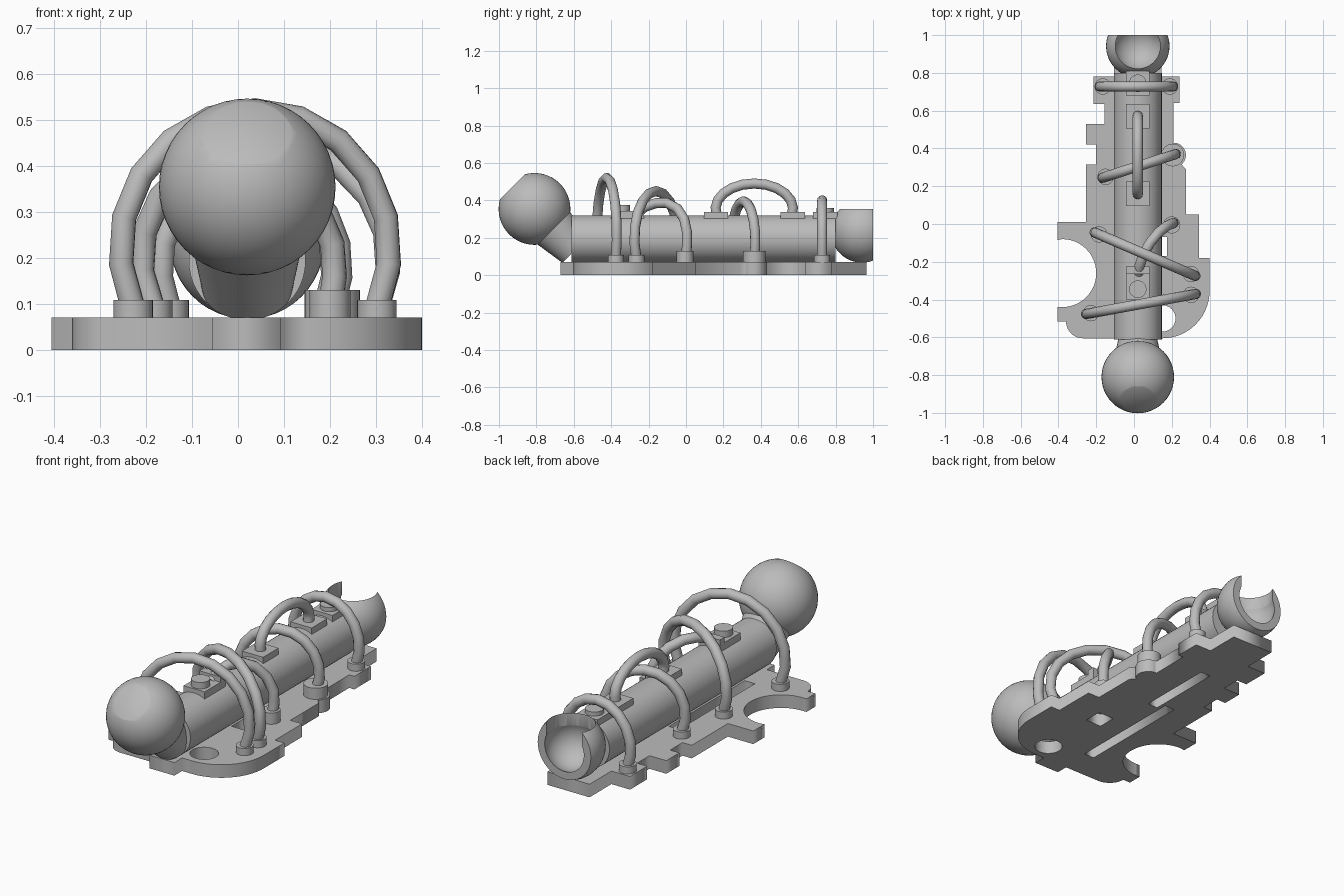
import bpy, bmesh
from math import sin, cos, radians, pi
from mathutils import Matrix, Vector

old = bpy.data.objects.get("Cube")
if old:
    bpy.data.objects.remove(old)

grey = bpy.data.materials.new("plain_grey")
grey.use_nodes = True
grey.diffuse_color = (0.5, 0.5, 0.5, 1)
grey.node_tree.nodes["Principled BSDF"].inputs["Base Color"].default_value = (0.5, 0.5, 0.5, 1)

AX = 0.02        # x of the tube axis
TOP = 0.07       # top of the base plate


def add(name, data, smooth=True):
    ob = bpy.data.objects.new(name, data)
    bpy.context.collection.objects.link(ob)
    data.materials.clear()
    data.materials.append(grey)
    if smooth and isinstance(data, bpy.types.Mesh):
        bpy.ops.object.select_all(action='DESELECT')
        ob.select_set(True)
        bpy.context.view_layer.objects.active = ob
        bpy.ops.object.shade_smooth_by_angle(angle=radians(35))
    return ob


def from_bm(name, bm, smooth=True):
    me = bpy.data.meshes.new(name)
    bm.to_mesh(me)
    bm.free()
    return add(name, me, smooth)


def baked(ob, smooth=True):
    """Replace an object by its evaluated mesh."""
    dg = bpy.context.evaluated_depsgraph_get()
    me = bpy.data.meshes.new_from_object(ob.evaluated_get(dg))
    name = ob.name
    bpy.data.objects.remove(ob)
    new = add(name, me, smooth)
    new.name = name
    return new


def rod(name, a, b, r1, r2=None, sides=48):
    a, b = Vector(a), Vector(b)
    rot = (b - a).to_track_quat('Z', 'Y').to_matrix().to_4x4()
    bm = bmesh.new()
    bmesh.ops.create_cone(bm, cap_ends=True, segments=sides, radius1=r1,
                          radius2=r1 if r2 is None else r2, depth=(b - a).length,
                          matrix=Matrix.Translation((a + b) / 2) @ rot)
    return from_bm(name, bm)


def box(name, y0, y1, z1, half=0.0625):
    bm = bmesh.new()
    z0 = 0.28
    m = Matrix.Translation((AX, (y0 + y1) / 2, (z0 + z1) / 2))
    bmesh.ops.create_cube(bm, size=1, matrix=m @ Matrix.Diagonal((2 * half, y1 - y0, z1 - z0, 1)))
    return from_bm(name, bm, False)


def ball(name, c, r, cuts=()):
    bm = bmesh.new()
    bmesh.ops.create_uvsphere(bm, u_segments=48, v_segments=24, radius=r,
                              matrix=Matrix.Translation(c))
    for co, no in cuts:
        geom = bm.verts[:] + bm.edges[:] + bm.faces[:]
        cut = bmesh.ops.bisect_plane(bm, geom=geom, plane_co=co, plane_no=no, clear_outer=True)
        edges = [e for e in cut["geom_cut"] if isinstance(e, bmesh.types.BMEdge)]
        bmesh.ops.contextual_create(bm, geom=edges)
    return from_bm(name, bm)


def arc(cx, cy, r, a0, a1, n=14):
    return [(cx + r * cos(radians(a0 + (a1 - a0) * i / n)),
             cy + r * sin(radians(a0 + (a1 - a0) * i / n))) for i in range(n + 1)]


def rect(x0, x1, y0, y1):
    return [(x0, y0), (x1, y0), (x1, y1), (x0, y1)]


def spline(cu, pts, cyclic):
    sp = cu.splines.new('POLY')
    sp.points.add(len(pts) - 1)
    for p, co in zip(sp.points, pts):
        p.co = (co[0], co[1], co[2] if len(co) > 2 else 0, 1)
    sp.use_cyclic_u = cyclic
    sp.use_smooth = True


# Base plate: stepped outline with rounded corners, a side bite and cutouts
outline = [(-.055, -.605), (-.055, -.67), (.093, -.67), (.093, -.605)]
outline += arc(.15, -.355, .25, -90, 0)
outline += [(.40, -.18), (.345, -.18), (.345, .05), (.275, .05), (.275, .29)]
outline += arc(.21, .365, .065, -50, 90)
outline += [(.21, .64), (.24, .64), (.24, .78), (.145, .78), (.145, .965), (-.105, .965),
            (-.105, .78), (-.215, .78), (-.215, .635), (-.155, .635), (-.155, .53),
            (-.255, .53), (-.255, .42), (-.20, .42), (-.20, .315), (-.255, .315),
            (-.255, .01), (-.405, .01), (-.405, -.085)]
outline += arc(-.38, -.26, .18, 90, -90, 24)
outline += [(-.405, -.44), (-.405, -.515), (-.36, -.515)]
outline += arc(-.27, -.515, .09, 180, 270)
plate = bpy.data.curves.new("base_plate", 'CURVE')
plate.dimensions = '2D'
plate.fill_mode = 'BOTH'
plate.extrude = TOP / 2
for loop in (outline, arc(.15, -.5, .07, 0, 345, 23), rect(-.1, -.04, -.44, .2),
             rect(-.02, .04, .16, .58), rect(.08, .175, -.17, -.07)):
    spline(plate, loop, True)
ob = add("base_plate", plate)
ob.location.z = TOP / 2
bpy.context.view_layer.update()
baked(ob, False).location.z = TOP / 2

# Main tube, angled neck and front ball with a flat
rod("main_tube", (AX, -.612, .193), (AX, .80, .193), .127)
C = Vector((AX, -.81, .354))
d = Vector((0, 1, -1)).normalized()
rod("neck", C + d * .1, C + d * .31, .13, .098)
flat = Vector((0, -1, 1)).normalized()
ball("front_ball", C, .192, [(C + flat * .167, flat)])

# Rear socket: hollow cup, open behind and above
S = Vector((AX, .942, .235))
socket = ball("rear_socket", S, .168, [((0, 1, 0), (0, 1, 0))])
cutters = [ball("cavity_cutter", S, .13),
           rod("top_cutter", S, S + Vector((0, 0, .3)), .119)]
for c in cutters:
    c.hide_render = True
    mod = socket.modifiers.new(c.name, 'BOOLEAN')
    mod.operation = 'DIFFERENCE'
    mod.solver = 'EXACT'
    mod.object = c
bpy.context.view_layer.update()
baked(socket)
for c in cutters:
    bpy.data.objects.remove(c)

# Mounting blocks and knobs along the top of the tube
box("front_block", -.40, -.265, .342)
box("front_outlet", -.265, -.225, .37)
box("middle_block", .095, .225, .338)
box("rear_block", .505, .635, .338)
box("end_block", .68, .81, .338)
rod("front_knob", (AX, -.345, .32), (AX, -.345, .376), .046)
rod("end_knob", (AX, .745, .32), (AX, .745, .36), .046)


def cable(name, pts):
    cu = bpy.data.curves.new(name, 'CURVE')
    cu.dimensions = '3D'
    cu.bevel_depth = .027
    cu.bevel_resolution = 4
    cu.use_fill_caps = True
    spline(cu, pts, False)
    ob = add(name, cu)
    bpy.context.view_layer.update()
    baked(ob)


def hoop(name, a, b, foot, peak, dip=25, n=12):
    """Arched cable from a to b, bulging slightly beyond its feet."""
    a, b = Vector(a), Vector(b)
    mid, half = (a + b) / 2, (b - a) / 2
    k = radians(dip)
    rz = (peak - foot) / (1 + sin(k))
    pts = []
    for i in range(n + 1):
        t = -k + (pi + 2 * k) * i / n
        p = mid - half * (cos(t) / cos(k))
        pts.append((p.x, p.y, peak - rz + rz * sin(t)))
    cable(name, pts)


def collar(name, x, y, r=.043, top=.108):
    rod(name, (x, y, TOP - .01), (x, y, top), r, sides=32)


# Cables that straddle the tube, each with a collar at both feet
straddles = [("front_cable", (-.228, -.472), (.302, -.375), .52),
             ("second_cable", (-.185, -.055), (.302, -.265), .45),
             ("third_cable", (-.15, .25), (.205, .365), .395),
             ("end_cable", (-.165, .728), (.19, .728), .40)]
for name, a, b, peak in straddles:
    hoop(name, a, b, .09, peak)
    for side, p in (("right", a), ("left", b)):
        big = name == "third_cable" and side == "left"
        collar(f"{name}_{side}_collar", *p, *((.06, .13) if big else ()))

# Cable between the two top blocks, and the one from the front outlet to the plate
hoop("top_cable", (AX, .165, 0), (AX, .565, 0), .32, .49, 15)
cable("outlet_cable", [(.025, -.26, .33), (.03, -.22, .365), (.05, -.16, .385),
                       (.085, -.10, .385), (.13, -.045, .355), (.175, -.01, .30),
                       (.205, .005, .23), (.21, .005, .16), (.20, 0, .09)])
collar("outlet_collar", .20, -.005, .045, .13)
